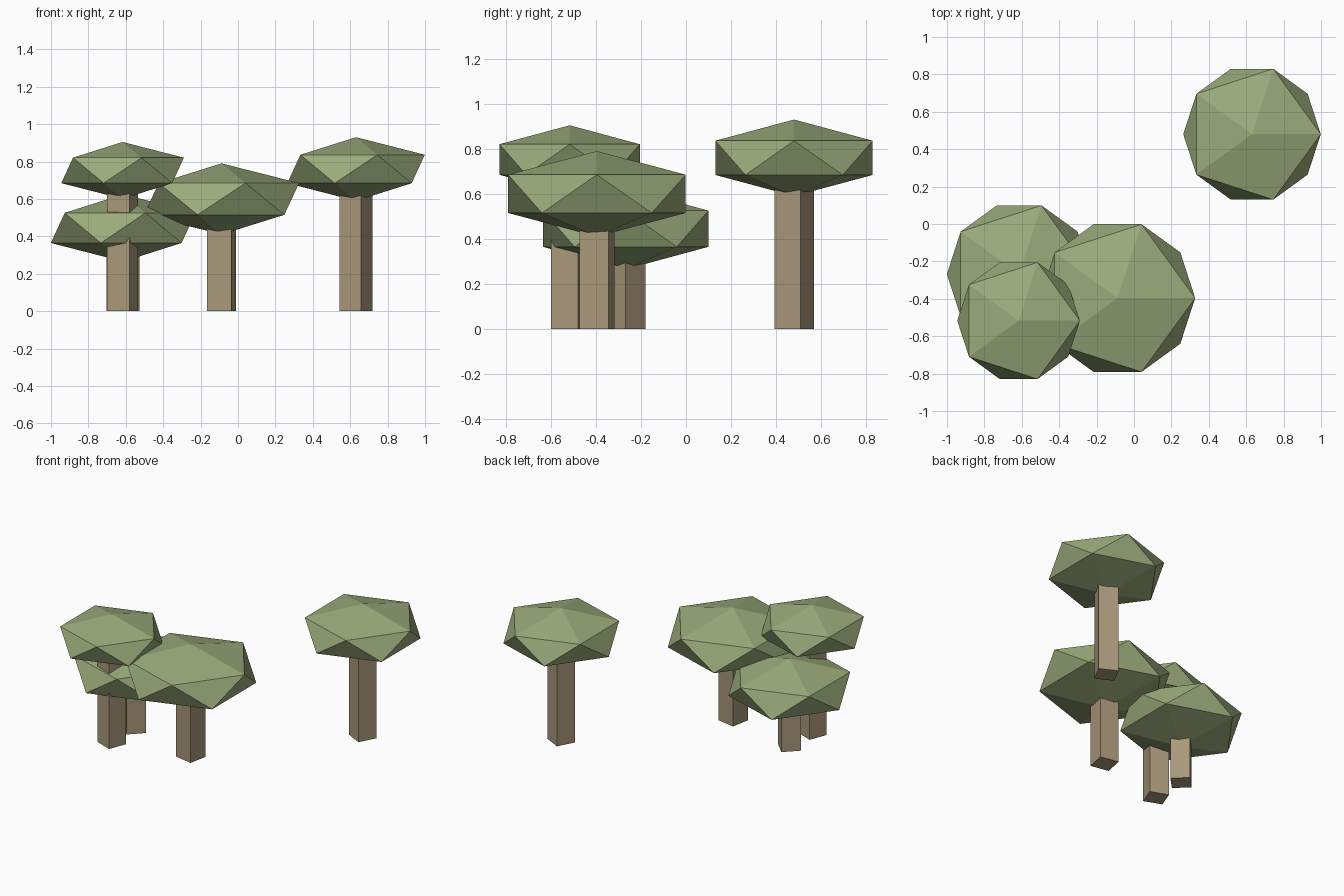
import bpy
import math

if "Cube" in bpy.data.objects:
    bpy.data.objects.remove(bpy.data.objects["Cube"])


def material(name, rgb):
    m = bpy.data.materials.new(name)
    m.diffuse_color = (*rgb, 1.0)
    m.use_nodes = True
    m.node_tree.nodes["Principled BSDF"].inputs["Base Color"].default_value = m.diffuse_color
    return m


LEAF = material("sage_green", (0.323, 0.407, 0.198))
BARK = material("tan_bark", (0.402, 0.314, 0.195))


def finish(name, mat, scale):
    obj = bpy.context.object
    obj.name = name
    obj.scale = scale
    obj.data.materials.append(mat)
    bpy.ops.object.shade_flat()


def tree(name, x, y, radius, mid_z, half_height, trunk_width, turn):
    # Flattened icosahedron crown
    bpy.ops.mesh.primitive_ico_sphere_add(subdivisions=1, radius=1, location=(x, y, mid_z))
    finish(name + "_canopy", LEAF, (radius, radius, half_height))
    # Square trunk, ending inside the crown
    bpy.ops.mesh.primitive_cube_add(size=1, location=(x, y, mid_z / 2),
                                    rotation=(0, 0, math.radians(turn)))
    finish(name + "_trunk", BARK, (trunk_width, trunk_width, mid_z))


# name, x, y, crown radius, crown centre height, crown half height, trunk width, trunk turn
tree("right_tree", 0.631, 0.48, 0.411, 0.76, 0.17, 0.13, -27.5)
tree("middle_tree", -0.088, -0.396, 0.464, 0.60, 0.19, 0.132, -11)
tree("front_left_tree", -0.617, -0.517, 0.3665, 0.7525, 0.152, 0.129, -21)
tree("back_left_tree", -0.614, -0.268, 0.432, 0.445, 0.18, 0.125, -45)
